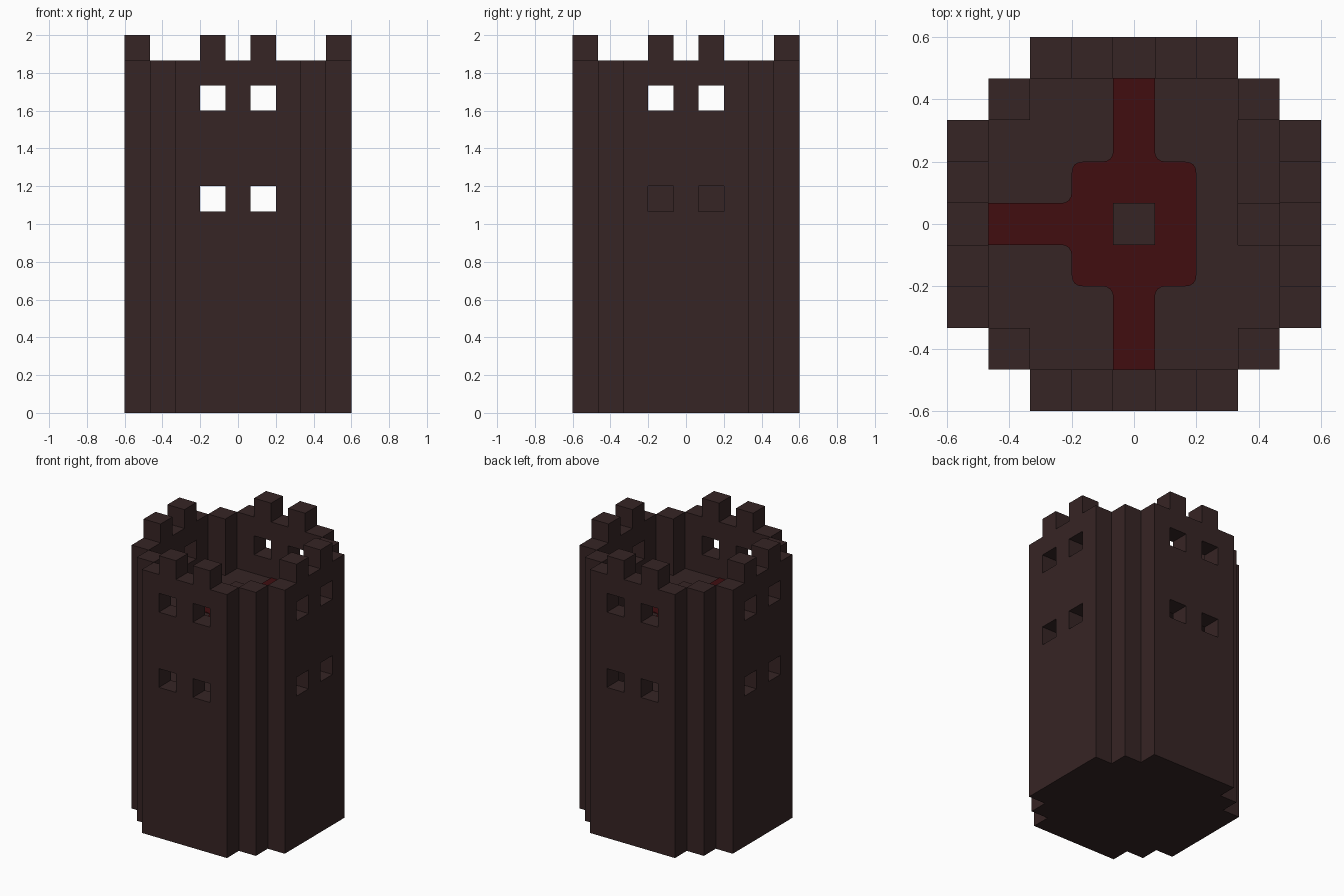
import bpy, bmesh
from mathutils import Vector

if "Cube" in bpy.data.objects:
    bpy.data.objects.remove(bpy.data.objects["Cube"], do_unlink=True)

U = 2 / 15  # one building block; all sizes below are in blocks


def material(name, rgb):
    mat = bpy.data.materials.new(name)
    mat.use_nodes = True
    mat.diffuse_color = (*rgb, 1)
    mat.node_tree.nodes["Principled BSDF"].inputs["Base Color"].default_value = (*rgb, 1)
    return mat


STONE = material("dark brown stone", (0.037, 0.018, 0.018))
CARPET = material("deep red carpet", (0.052, 0.004, 0.005))


def finish(name, bm, mat):
    bmesh.ops.recalc_face_normals(bm, faces=bm.faces)
    bmesh.ops.scale(bm, vec=(U, U, U), verts=bm.verts)
    mesh = bpy.data.meshes.new(name)
    bm.to_mesh(mesh)
    bm.free()
    mesh.materials.append(mat)
    obj = bpy.data.objects.new(name, mesh)
    bpy.context.collection.objects.link(obj)
    return obj


def prism(name, outline, z0, z1, mat=STONE):
    bm = bmesh.new()
    base = bm.faces.new([bm.verts.new((x, y, z0)) for x, y in outline])
    new = bmesh.ops.extrude_face_region(bm, geom=[base])["geom"]
    top = [v for v in new if isinstance(v, bmesh.types.BMVert)]
    bmesh.ops.translate(bm, vec=(0, 0, z1 - z0), verts=top)
    return finish(name, bm, mat)


def boxes(name, spans, mat=STONE):
    bm = bmesh.new()
    for low, high in spans:
        low, high = Vector(low), Vector(high)
        verts = bmesh.ops.create_cube(bm, size=1)["verts"]
        bmesh.ops.scale(bm, vec=high - low, verts=verts)
        bmesh.ops.translate(bm, vec=(low + high) / 2, verts=verts)
    return finish(name, bm, mat)


def stepped_outline(r, steps):
    # Square of half width r whose corners step inwards, one block per step
    side = r - steps
    corner = [(r, side)]
    for i in range(steps):
        corner += [(r - i - 1, side + i), (r - i - 1, side + i + 1)]
    points = []
    for _ in range(4):
        points += corner
        corner = [(-y, x) for x, y in corner]
    return points


def cut(target, cutter):
    mod = target.modifiers.new(cutter.name, "BOOLEAN")
    mod.operation = "DIFFERENCE"
    mod.solver = "EXACT"
    mod.object = cutter
    bpy.context.view_layer.objects.active = target
    bpy.ops.object.modifier_apply(modifier=mod.name)
    bpy.data.objects.remove(cutter, do_unlink=True)


# Tower shell, hollow from the lower floor up
tower = prism("tower_walls", stepped_outline(4.5, 2), 0, 14)
room = stepped_outline(3.5, 1)
cut(tower, prism("room_cutter", room, 7, 16))

# Two pairs of windows on each of the four walls
for x in (-1, 1):
    for z in (8, 12):
        cut(tower, boxes("window_cutter", [((x - .5, -5, z), (x + .5, 5, z + 1))]))
        cut(tower, boxes("window_cutter", [((-5, x - .5, z), (5, x + .5, z + 1))]))

# Battlements, two on each wall
merlons = []
for a in (-1, 1):
    for b in (-4, 4):
        for x, y in ((a, b), (b, a)):
            merlons.append(((x - .5, y - .5, 14), (x + .5, y + .5, 15)))
boxes("battlements", merlons)

# Upper floor with a stairwell beside the left wall
floor = []
for p in room:
    if p == (3.5, 2.5):
        floor += [(3.5, -.5), (2.5, -.5)]
    elif p != (2.5, 2.5):
        floor.append(p)
prism("upper_floor", floor, 10, 11)

# Stair blocks below the stairwell
boxes("stairs", [((2.5, -1.5, 7), (3.5, -.5, 10)),
                 ((2.5, -.5, 7), (3.5, .5, 10)),
                 ((2.5, .5, 7), (3.5, 2.5, 9))])


def rounded(points, radius):
    # Soften the corners around the carpet's central square
    result = []
    for i, p in enumerate(points):
        p = Vector(p)
        if max(abs(p.x), abs(p.y)) > 3:
            result.append(p)
            continue
        a = p + (Vector(points[i - 1]) - p).normalized() * radius
        b = p + (Vector(points[(i + 1) % len(points)]) - p).normalized() * radius
        for k in range(5):
            t = k / 4
            result.append(a * (1 - t) ** 2 + p * 2 * t * (1 - t) + b * t * t)
    return result


# Carpet with three arms, and the block standing at its middle
half = [(1.5, 1.5), (.5, 1.5), (.5, 3.5), (-.5, 3.5), (-.5, 1.5),
        (-1.5, 1.5), (-1.5, .5), (-3.5, .5)]
outline = half + [(x, -y) for x, y in reversed(half)]
prism("carpet", rounded(outline, .28), 11, 11.04, CARPET)
boxes("centre_block", [((-.5, -.5, 11), (.5, .5, 12))])
